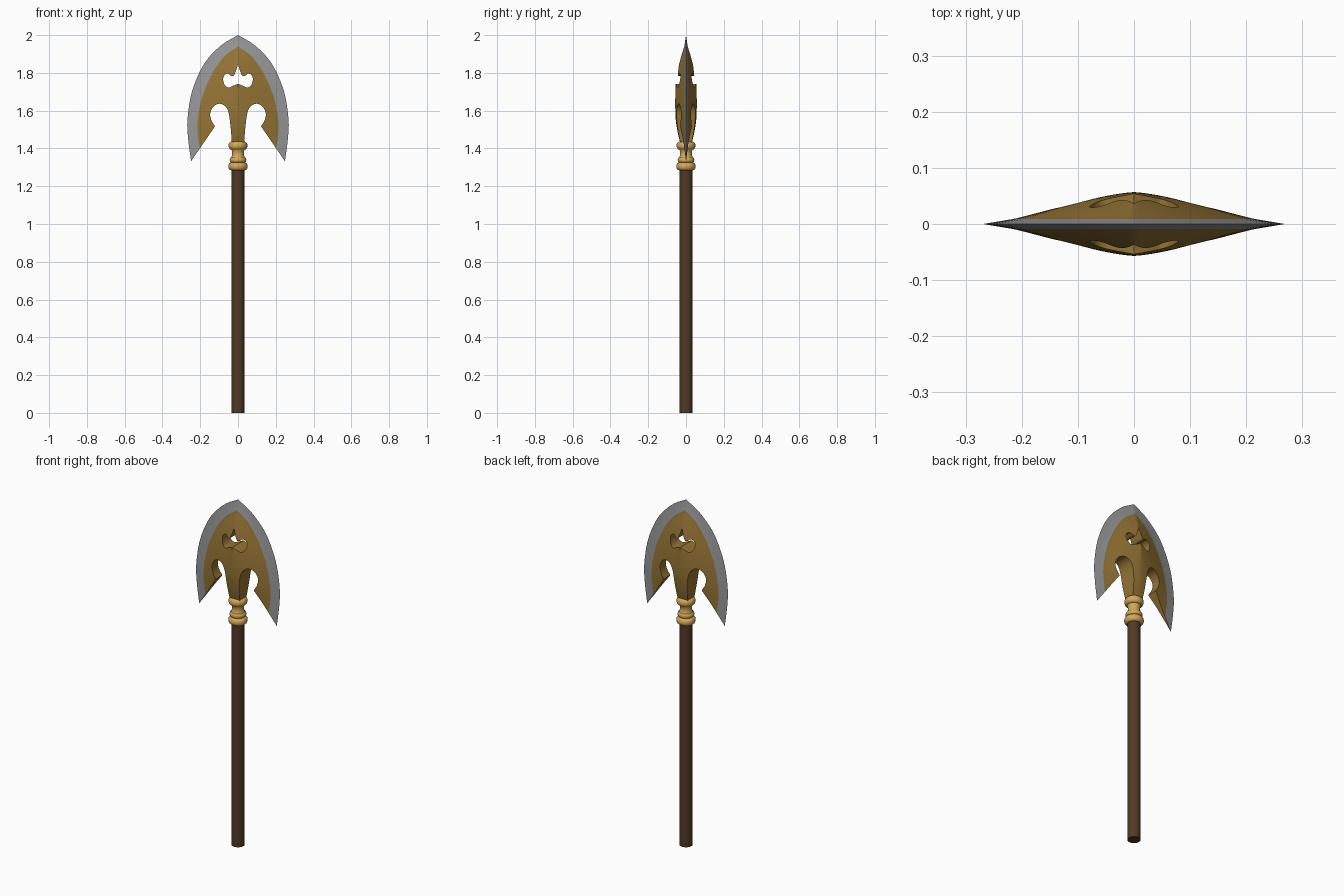
import bpy, bmesh, math
from mathutils import Vector

if "Cube" in bpy.data.objects:
    bpy.data.objects.remove(bpy.data.objects["Cube"])


def material(name, rgb):
    m = bpy.data.materials.new(name)
    m.diffuse_color = (*rgb, 1)
    m.use_nodes = True
    m.node_tree.nodes["Principled BSDF"].inputs["Base Color"].default_value = m.diffuse_color
    return m


BRONZE = material("dark_gold", (0.30, 0.175, 0.035))
STEEL = material("steel", (0.31, 0.31, 0.32))
BRASS = material("bright_gold", (0.66, 0.40, 0.10))
WOOD = material("dark_wood", (0.085, 0.041, 0.019))


def make_object(name, bm, mats):
    bmesh.ops.recalc_face_normals(bm, faces=bm.faces[:])
    mesh = bpy.data.meshes.new(name)
    bm.to_mesh(mesh)
    bm.free()
    ob = bpy.data.objects.new(name, mesh)
    bpy.context.collection.objects.link(ob)
    for m in mats:
        mesh.materials.append(m)
    return ob


def smooth(ob, angle=35):
    bpy.ops.object.select_all(action='DESELECT')
    ob.select_set(True)
    bpy.context.view_layer.objects.active = ob
    bpy.ops.object.shade_smooth_by_angle(angle=math.radians(angle))


def spline(pts, n):
    """n+1 points evenly spread over a Catmull-Rom curve through pts."""
    p = [Vector(q) for q in pts]
    p = [2 * p[0] - p[1]] + p + [2 * p[-1] - p[-2]]
    out = []
    for k in range(n + 1):
        u = k / n * (len(pts) - 1)
        i = min(int(u), len(pts) - 2)
        t = u - i
        a, b, c, d = p[i:i + 4]
        out.append(0.5 * (2 * b + (c - a) * t + (2 * a - 5 * b + 4 * c - d) * t * t
                          + (3 * b - a - 3 * c + d) * t ** 3))
    return out


def lathe(name, profile, mat, seg=32):
    bm = bmesh.new()
    rings = [[bm.verts.new((r * math.cos(2 * math.pi * i / seg),
                            r * math.sin(2 * math.pi * i / seg), z))
              for i in range(seg)] for r, z in profile]
    for a, b in zip(rings, rings[1:]):
        for i in range(seg):
            j = (i + 1) % seg
            bm.faces.new((a[i], a[j], b[j], b[i]))
    bm.faces.new(rings[0])
    bm.faces.new(rings[-1])
    ob = make_object(name, bm, [mat])
    smooth(ob)
    return ob


def bead(r, z0, z1, bulge, n=8):
    """Half-round ring profile between two heights."""
    return [(r + bulge * math.sin(math.pi * i / n),
             (z0 + z1) / 2 - (z1 - z0) / 2 * math.cos(math.pi * i / n))
            for i in range(n + 1)]


# Shaft and turned collar
lathe("shaft", [(0.034, 0), (0.034, 1.30)], WOOD)
lathe("collar", bead(0.036, 1.284, 1.325, 0.015) + bead(0.036, 1.326, 1.352, 0.008)
      + [(0.033, 1.36), (0.031, 1.373), (0.033, 1.388)]
      + bead(0.036, 1.394, 1.436, 0.014), BRASS)

# Blade body: lofted from the spine out to the gold border, then to the sharp steel edge
COLS, ROWS = 36, 12
outer = spline([(0, 2), (0.09, 1.945), (0.178, 1.85), (0.241, 1.71), (0.267, 1.56),
                (0.264, 1.45), (0.244, 1.30)], COLS)
border = spline([(0, 1.94), (0.075, 1.885), (0.14, 1.79), (0.19, 1.67), (0.213, 1.55),
                 (0.212, 1.47), (0.198, 1.38)], COLS)
spine = [Vector((0, 1.72 - 0.32 * i / COLS)) for i in range(COLS + 1)]
ridge = spline([(0.056, 0), (0.057, 0), (0.055, 0), (0.043, 0), (0.022, 0)], COLS)

bm = bmesh.new()
for sx in (-1, 1):
    rows = {}
    for sy in (-1, 1):
        grid = []
        for i in range(COLS + 1):
            col = [bm.verts.new((sx * outer[i].x, 0, outer[i].y))]
            for k in range(ROWS + 1):
                r = k / ROWS
                p = border[i].lerp(spine[i], r)
                bell = math.sin(1.45 * r) / math.sin(1.45)
                y = 0.009 + (ridge[i].x - 0.009) * bell
                col.append(bm.verts.new((sx * p.x, sy * y, p.y)))
            grid.append(col)
        for a, b in zip(grid, grid[1:]):
            for k in range(ROWS + 1):
                f = bm.faces.new((a[k], b[k], b[k + 1], a[k + 1]))
                f.material_index = 1 if k == 0 else 0
        rows[sy] = grid[-1]
    for k in range(ROWS + 1):
        f = bm.faces.new((rows[-1][k], rows[1][k], rows[1][k + 1], rows[-1][k + 1]))
        f.material_index = 1 if k == 0 else 0
bmesh.ops.remove_doubles(bm, verts=bm.verts[:], dist=0.00005)
blade = make_object("blade", bm, [BRONZE, STEEL])


# Cutters: two hooked notches and the clover-like window
def cutter(name, outline):
    bm = bmesh.new()
    front = [bm.verts.new((x, -0.2, z)) for x, z in outline]
    f = bm.faces.new(front)
    res = bmesh.ops.extrude_face_region(bm, geom=[f])
    bmesh.ops.translate(bm, vec=(0, 0.4, 0),
                        verts=[v for v in res["geom"] if isinstance(v, bmesh.types.BMVert)])
    ob = make_object(name, bm, [BRONZE, STEEL])
    ob.hide_render = True
    return ob


hook = [tuple(p) for p in spline(
    [(0.031, 1.38), (0.034, 1.45), (0.041, 1.53), (0.05, 1.59), (0.067, 1.623),
     (0.097, 1.637), (0.13, 1.622), (0.147, 1.585), (0.141, 1.55), (0.122, 1.517)], 36)]
hook += [(0.28, 1.286), (0.28, 1.2), (0.031, 1.2)]
window = [tuple(p) for p in spline(
    [(0, 1.845), (0.012, 1.808), (0.024, 1.784), (0.038, 1.785), (0.055, 1.796),
     (0.072, 1.787), (0.079, 1.765), (0.069, 1.735), (0.05, 1.722), (0.03, 1.73),
     (0, 1.742)], 40)]
window += [(-x, z) for x, z in reversed(window[1:-1])]

cutters = [cutter("hook_cutter_right", hook),
           cutter("hook_cutter_left", [(-x, z) for x, z in hook]),
           cutter("window_cutter", window)]
bpy.context.view_layer.objects.active = blade
for c in cutters:
    mod = blade.modifiers.new(c.name, 'BOOLEAN')
    mod.operation = 'DIFFERENCE'
    mod.solver = 'EXACT'
    mod.object = c
    bpy.ops.object.modifier_apply(modifier=mod.name)
for c in cutters:
    bpy.data.objects.remove(c)
smooth(blade, 30)
